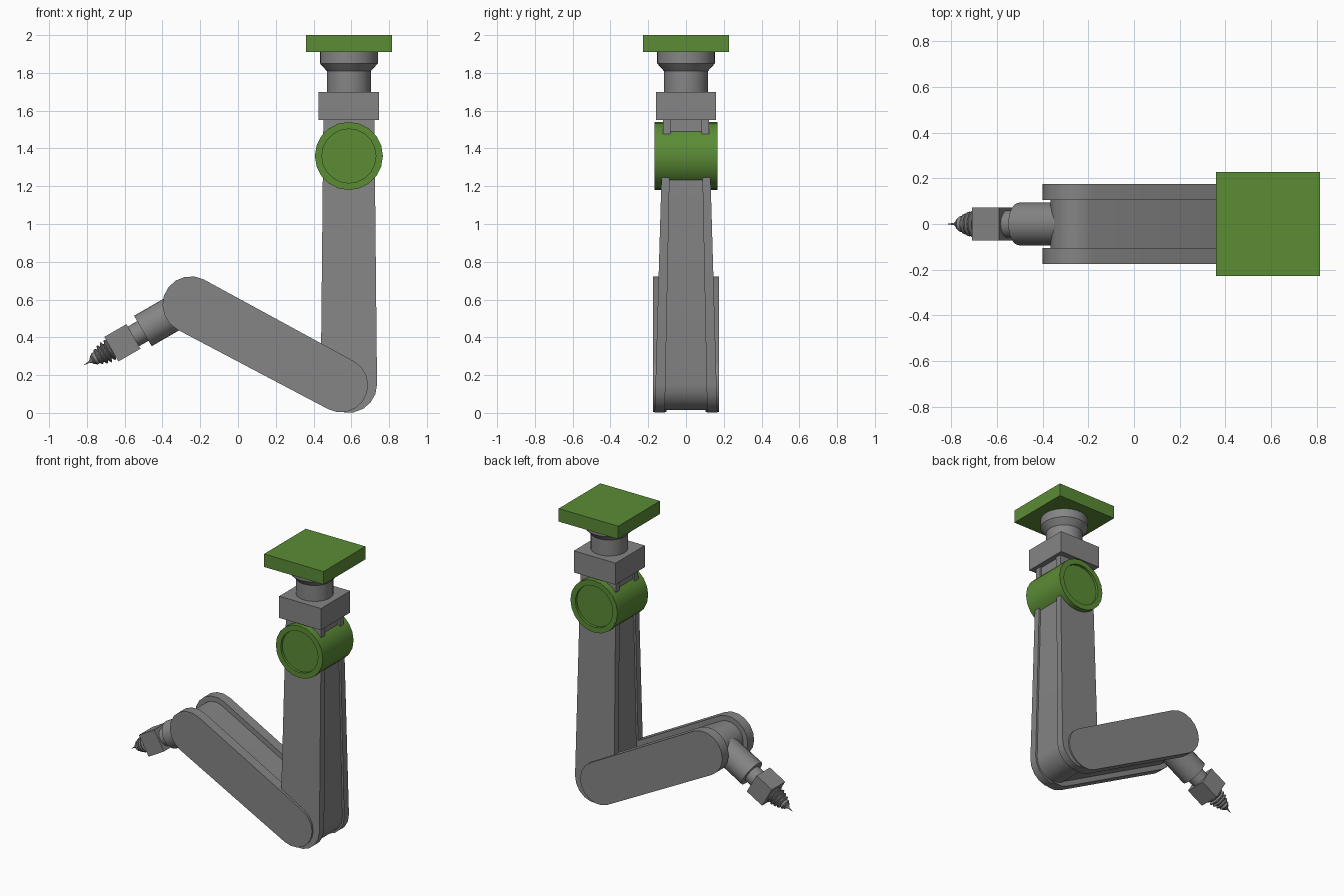
import bpy, bmesh, math
from mathutils import Vector, Matrix

cube = bpy.data.objects.get("Cube")
if cube:
    bpy.data.objects.remove(cube, do_unlink=True)


def material(name, rgb):
    m = bpy.data.materials.new(name)
    m.use_nodes = True
    m.diffuse_color = (*rgb, 1)
    m.node_tree.nodes["Principled BSDF"].inputs["Base Color"].default_value = (*rgb, 1)
    return m


GREY = material("grey metal", (0.235, 0.235, 0.235))
GREEN = material("green paint", (0.105, 0.262, 0.036))


def finish(bm, name, mat, matrix=Matrix()):
    bmesh.ops.recalc_face_normals(bm, faces=bm.faces)
    bm.transform(matrix)
    me = bpy.data.meshes.new(name)
    bm.to_mesh(me)
    bm.free()
    me.materials.append(mat)
    ob = bpy.data.objects.new(name, me)
    bpy.context.collection.objects.link(ob)
    bpy.ops.object.select_all(action='DESELECT')
    ob.select_set(True)
    bpy.context.view_layer.objects.active = ob
    bpy.ops.object.shade_smooth_by_angle(angle=math.radians(35))
    return ob


def box(name, size, mat, matrix):
    bm = bmesh.new()
    bmesh.ops.create_cube(bm, size=1)
    bmesh.ops.scale(bm, vec=size, verts=bm.verts)
    return finish(bm, name, mat, matrix)


def lathe(name, profile, sides, mat, matrix):
    """Turn (radius, height) points around local z; ends are capped."""
    bm = bmesh.new()
    rings = []
    for r, h in profile:
        rings.append([bm.verts.new((r * math.cos(2 * math.pi * i / sides),
                                    r * math.sin(2 * math.pi * i / sides), h))
                      for i in range(sides)])
    for a, b in zip(rings, rings[1:]):
        for i in range(sides):
            j = (i + 1) % sides
            bm.faces.new((a[i], a[j], b[j], b[i]))
    bm.faces.new(rings[0])
    bm.faces.new(rings[-1])
    return finish(bm, name, mat, matrix)


def rounded_link(p0, r0, p1, r1, round_end=True, steps=9):
    """Outline in x-z: round at p0, round or square at p1."""
    p0, p1 = Vector(p0), Vector(p1)
    d = p1 - p0
    a = math.atan2(d.y, d.x)
    pts = []
    for c, r, start, rounded in ((p0, r0, a + math.pi / 2, True),
                                 (p1, r1, a - math.pi / 2, round_end)):
        n = steps if rounded else 1
        for i in range(n + 1):
            t = start + math.pi * i / n
            pts.append((c.x + r * math.cos(t), c.y + r * math.sin(t)))
    return pts


def slab(name, outline, y0, y1, mat):
    """Solid between two side surfaces y0(z) and y1(z)."""
    bm = bmesh.new()
    a = [bm.verts.new((x, y0(z), z)) for x, z in outline]
    b = [bm.verts.new((x, y1(z), z)) for x, z in outline]
    n = len(outline)
    for i in range(n):
        j = (i + 1) % n
        bm.faces.new((a[i], a[j], b[j], b[i]))
    bm.faces.new(a)
    bm.faces.new(b)
    return finish(bm, name, mat)


CX = 0.587
at = Matrix.Translation

# Mounting plate, flared flange and square collar
box("mounting_plate", (0.456, 0.456, 0.09), GREEN, at((CX, 0, 1.955)))
lathe("flange", [(0.117, 1.69), (0.117, 1.81), (0.153, 1.85), (0.153, 1.92)],
      32, GREY, at((CX, 0, 0)))
box("collar", (0.32, 0.32, 0.15), GREY, at((CX, 0, 1.625)))

# Shoulder joint with a dished cap at each end
lathe("shoulder_joint",
      [(0.143, -0.15), (0.143, -0.168), (0.18, -0.168),
       (0.18, 0.168), (0.143, 0.168), (0.143, 0.15)],
      20, GREEN, at((CX, 0, 1.36)) @ Matrix.Rotation(math.pi / 2, 4, 'X'))


# Upper arm: tapering cheeks around a slightly recessed core
def half_width(z):
    return 0.166 - 0.029 * z


def groove(z):
    return 0.112 - 0.02 * z


elbow, top = (CX, 0.15), (CX, 1.56)
slab("upper_arm_core", rounded_link(elbow, 0.136, top, 0.122, False),
     lambda z: -groove(z) - 0.01, lambda z: groove(z) + 0.01, GREY)
for side, s in (("left", 1), ("right", -1)):
    tag = "back" if s > 0 else "front"
    slab("upper_arm_cheek_" + tag, rounded_link(elbow, 0.149, top, 0.135, False),
         lambda z: s * groove(z), lambda z: s * half_width(z), GREY)

# Forearm: two parallel cheeks around a deeper core
fore0, fore1 = (0.545, 0.147), (-0.25, 0.573)
slab("forearm_core", rounded_link(fore0, 0.11, fore1, 0.115),
     lambda z: -0.11, lambda z: 0.11, GREY)
for tag, s in (("back", 1), ("front", -1)):
    slab("forearm_cheek_" + tag, rounded_link(fore0, 0.144, fore1, 0.15),
         lambda z: s * 0.104, lambda z: s * 0.174, GREY)

# Wrist and tool, all along one axis leaving the end of the forearm
axis = Vector((-0.866, 0, -0.5))
wrist = at((-0.25, 0, 0.58)) @ axis.to_track_quat('Z', 'Y').to_matrix().to_4x4()
lathe("wrist", [(0.093, 0.0), (0.093, 0.293)], 24, GREY, wrist)
lathe("tool_neck", [(0.06, 0.28), (0.06, 0.36)], 20, GREY, wrist)
box("tool_block", (0.146, 0.15, 0.135), GREY, wrist @ at((0, 0, 0.418)))

# Ridged drill bit ending in a thin spike
ridges = [(0.045, 0.48)]
for i in range(5):
    h = 0.492 + 0.023 * i
    r = (0.06, 0.06, 0.054, 0.045, 0.034)[i]
    ridges += [(r, h), (r, h + 0.006), (r * 0.72, h + 0.014), (r * 0.72, h + 0.017)]
ridges += [(0.012, 0.612), (0.005, 0.622), (0.001, 0.653)]
lathe("drill_bit", ridges, 16, GREY, wrist)
